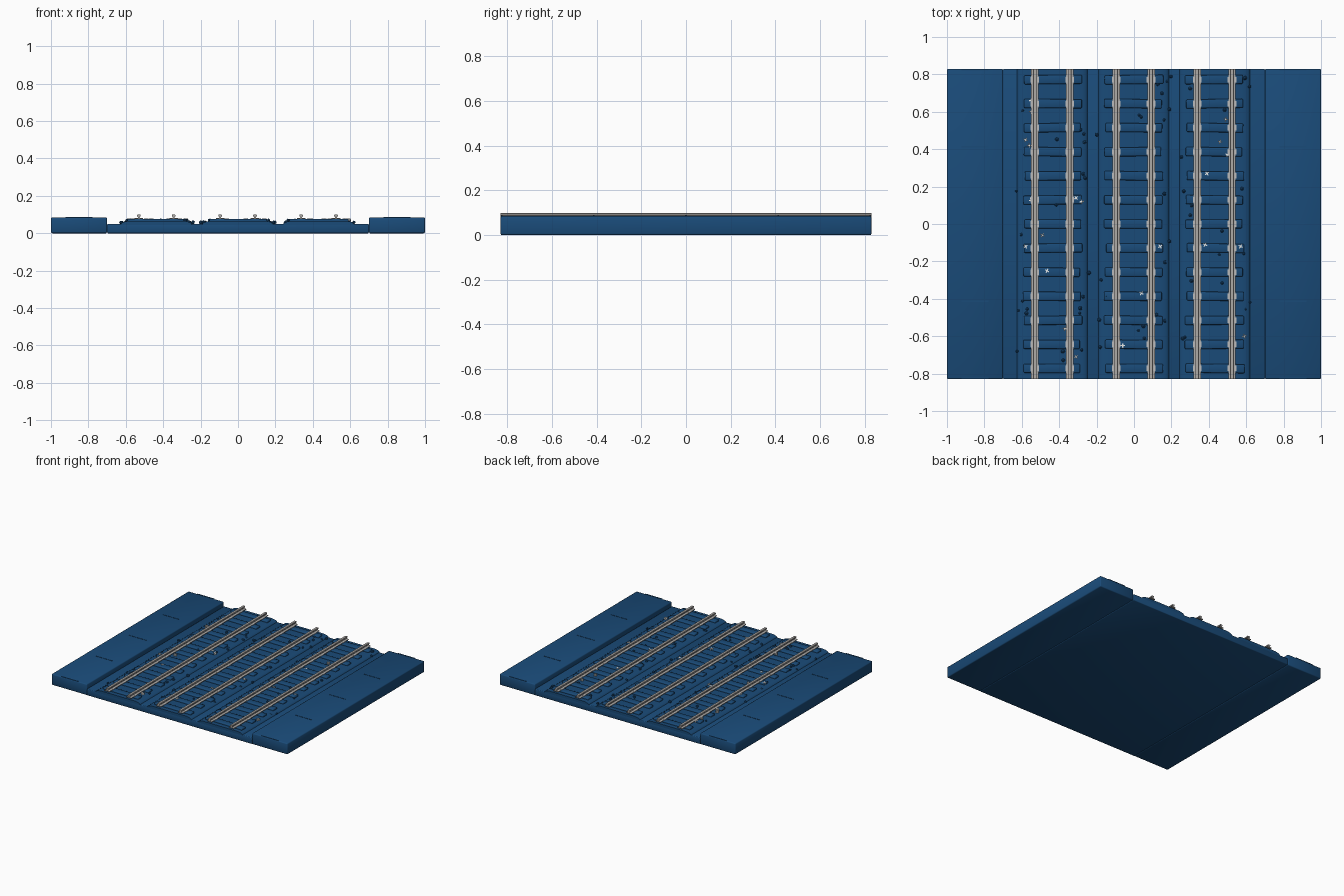
import bpy, bmesh, math, random
from mathutils import Matrix

if "Cube" in bpy.data.objects:
    bpy.data.objects.remove(bpy.data.objects["Cube"])

random.seed(4)
L = 0.83  # half length of the whole piece


def mat(name, rgb):
    m = bpy.data.materials.new(name)
    m.diffuse_color = (*rgb, 1)
    m.use_nodes = True
    m.node_tree.nodes["Principled BSDF"].inputs["Base Color"].default_value = m.diffuse_color
    return m


BLUE = mat("deep blue", (0.010, 0.070, 0.190))
STEEL = mat("rail grey", (0.42, 0.405, 0.39))
CLIP = mat("light clip grey", (0.50, 0.50, 0.50))
WHITE = mat("weed white", (0.80, 0.82, 0.82))


def finish(bm, name, material, bevel=0, smooth=False):
    bmesh.ops.recalc_face_normals(bm, faces=bm.faces[:])
    if bevel:
        bmesh.ops.bevel(bm, geom=bm.edges[:], offset=bevel, segments=2, profile=0.5, affect='EDGES')
    me = bpy.data.meshes.new(name)
    bm.to_mesh(me)
    bm.free()
    me.materials.append(material)
    ob = bpy.data.objects.new(name, me)
    bpy.context.collection.objects.link(ob)
    if smooth:
        bpy.ops.object.select_all(action='DESELECT')
        ob.select_set(True)
        bpy.context.view_layer.objects.active = ob
        bpy.ops.object.shade_smooth_by_angle(angle=math.radians(50))
    return ob


def add_box(bm, x, y, z, sx, sy, sz, rot=0):
    m = Matrix.Translation((x, y, z)) @ Matrix.Rotation(rot, 4, 'Z') @ Matrix.Diagonal((sx, sy, sz, 1))
    bmesh.ops.create_cube(bm, size=1, matrix=m)


def add_profile(bm, pts):
    """Extrude an x-z outline along the full length."""
    a = [bm.verts.new((x, -L, z)) for x, z in pts]
    b = [bm.verts.new((x, L, z)) for x, z in pts]
    bm.faces.new(a)
    bm.faces.new(b[::-1])
    for i in range(len(pts)):
        j = (i + 1) % len(pts)
        bm.faces.new((a[i], a[j], b[j], b[i]))


# ground slab between the platforms
bm = bmesh.new()
add_box(bm, 0, 0, 0.025, 1.40, 2 * L, 0.05)
finish(bm, "ground_slab", BLUE, 0.005, True)

# raised platforms with thin joint strips
for side, label in ((-1, "left"), (1, "right")):
    bm = bmesh.new()
    add_box(bm, side * 0.85, 0, 0.0425, 0.30, 2 * L, 0.085)
    finish(bm, label + "_platform", BLUE, 0.007, True)
    bm = bmesh.new()
    for i in range(-2, 3):
        add_box(bm, side * 0.85, i * 0.4125, 0.0855, 0.145, 0.007, 0.003)
    finish(bm, label + "_platform_joints", BLUE)

# three tracks
for n, cx in enumerate((-0.437, -0.002, 0.431), 1):
    # ballast bed with rounded shoulders
    bm = bmesh.new()
    half = [(0.190, 0.045), (0.188, 0.052), (0.178, 0.059), (0.165, 0.063), (0.145, 0.066)]
    add_profile(bm, [(cx + x, z) for x, z in half] + [(cx - x, z) for x, z in half[::-1]])
    finish(bm, f"ballast_bed_{n}", BLUE, 0, True)
    # slightly uneven sleepers
    bm = bmesh.new()
    clips = bmesh.new()
    for i in range(-6, 7):
        y = i * 0.1287
        dx = random.uniform(-0.005, 0.005)
        add_box(bm, cx + dx, y, 0.067, random.uniform(0.300, 0.316), 0.048, 0.021,
                random.uniform(-0.015, 0.015))
        # rail chairs
        for s in (-1, 1):
            add_box(clips, cx + s * 0.093, y, 0.079, 0.046, 0.030, 0.005)
    finish(bm, f"sleepers_{n}", BLUE, 0.006, True)
    finish(clips, f"rail_clips_{n}", CLIP)
    # rails with foot, web and head
    bm = bmesh.new()
    half = [(0.020, 0.076), (0.020, 0.080), (0.005, 0.083), (0.004, 0.087),
            (0.010, 0.090), (0.010, 0.097), (0.008, 0.099)]
    for s in (-1, 1):
        rx = cx + s * 0.093
        add_profile(bm, [(rx + x, z) for x, z in half] + [(rx - x, z) for x, z in half[::-1]])
    finish(bm, f"rails_{n}", STEEL)

# loose stones, mostly along the bed shoulders and beside the rails
bm = bmesh.new()
for cx in (-0.437, -0.002, 0.431):
    for i in range(24):
        off = random.choice((-0.18, -0.14, 0.04, 0.14, 0.18)) + random.uniform(-0.02, 0.02)
        r = random.uniform(0.007, 0.012)
        z = 0.068 if abs(off) < 0.165 else 0.058
        m = Matrix.Translation((cx + off, random.uniform(-0.8, 0.8), z))
        bmesh.ops.create_icosphere(bm, subdivisions=1, radius=r, matrix=m)
finish(bm, "loose_stones", BLUE)

# tiny pale weeds, each a small four-pointed cross
spots = [(-0.55, 0.66), (-0.58, 0.45), (-0.56, 0.42), (-0.55, 0.60), (-0.55, 0.13), (-0.58, -0.12),
         (-0.465, -0.25), (-0.49, -0.06), (-0.31, 0.14), (-0.28, 0.12), (-0.37, -0.56), (-0.31, -0.71),
         (0.14, -0.12), (0.04, -0.37), (-0.06, -0.65), (0.39, 0.27), (0.46, 0.44), (0.49, 0.56),
         (0.50, 0.37), (0.38, -0.11), (0.57, -0.12), (0.59, -0.60)]
bm = bmesh.new()
for x, y in spots:
    a = random.uniform(0, math.pi)
    for k in (0, math.pi / 2):
        add_box(bm, x, y, 0.073, 0.024, 0.006, 0.014, a + k)
finish(bm, "weeds", WHITE)
